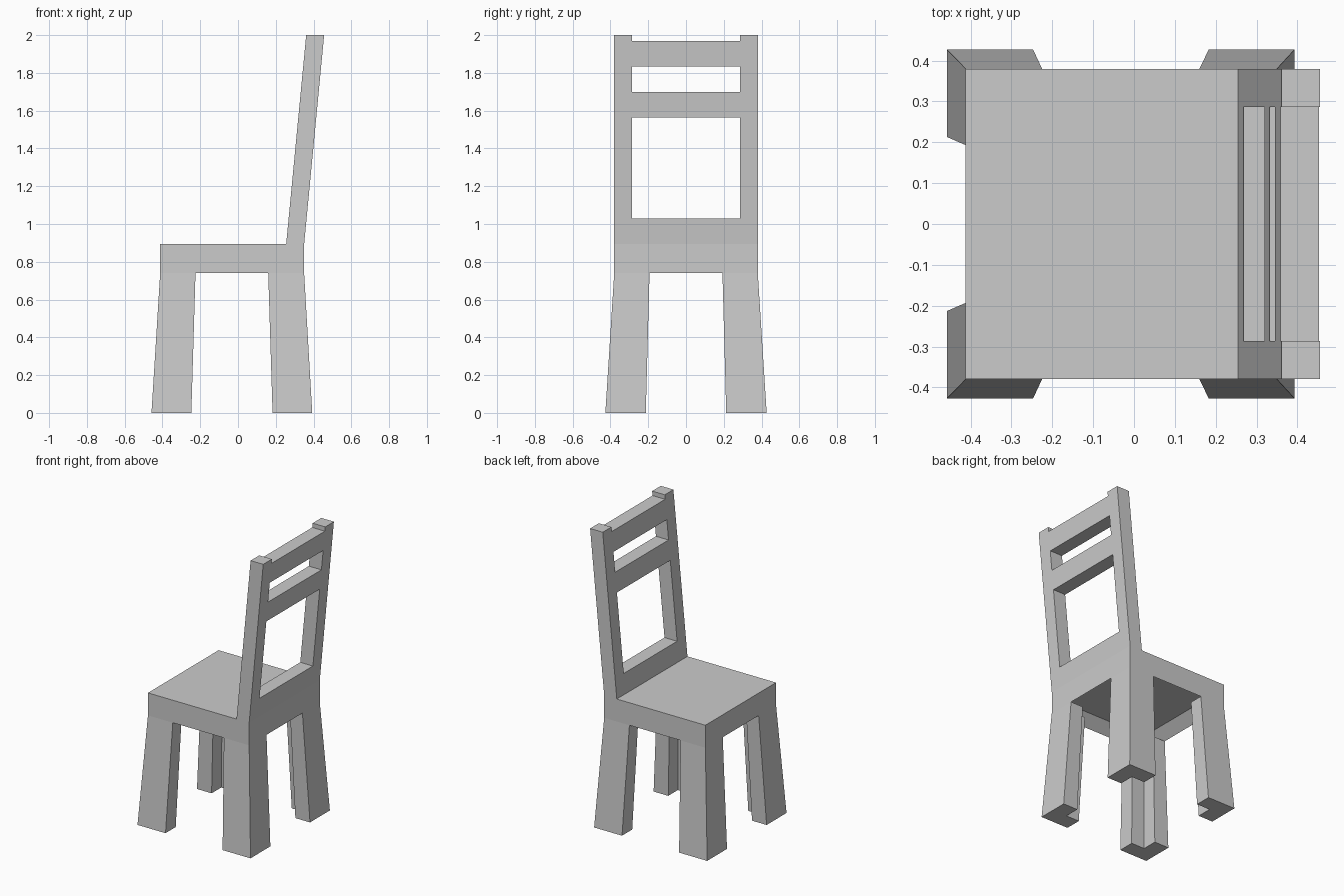
import bpy, bmesh

if "Cube" in bpy.data.objects:
    bpy.data.objects.remove(bpy.data.objects["Cube"])


def finish(name, bm):
    bmesh.ops.recalc_face_normals(bm, faces=bm.faces[:])
    mesh = bpy.data.meshes.new(name)
    bm.to_mesh(mesh)
    bm.free()
    obj = bpy.data.objects.new(name, mesh)
    bpy.context.collection.objects.link(obj)
    return obj


def loft(low, z0, high, z1):
    """Solid between two matching outlines at heights z0 and z1."""
    bm = bmesh.new()
    a = [bm.verts.new((x, y, z0)) for x, y in low]
    b = [bm.verts.new((x, y, z1)) for x, y in high]
    n = len(a)
    bm.faces.new(a)
    bm.faces.new(b)
    for i in range(n):
        j = (i + 1) % n
        bm.faces.new((a[i], a[j], b[j], b[i]))
    bmesh.ops.recalc_face_normals(bm, faces=bm.faces[:])
    return bm


def rect(x0, x1, y0, y1):
    return [(x0, y0), (x1, y0), (x1, y1), (x0, y1)]


# Seat slab with apron: box whose underside is inset and recessed
SEAT_LOW, SEAT_TOP, WALL = 0.74, 0.893, 0.095
outline = rect(-0.412, 0.35, -0.38, 0.38)
bm = loft(outline, SEAT_LOW, outline, SEAT_TOP)
under = min(bm.faces, key=lambda f: f.calc_center_median().z)
bmesh.ops.inset_region(bm, faces=[under], thickness=WALL)
bmesh.ops.translate(bm, verts=under.verts[:], vec=(0, 0, 0.065))
finish("seat", bm)


# Splayed legs with an L-shaped section
def corner(x, y, xi, yi, t):
    """L outline from outer corner (x, y) to inner ends xi and yi."""
    tx = x - t if x > 0 else x + t
    ty = y - t if y > 0 else y + t
    return [(x, y), (xi, y), (xi, ty), (tx, ty), (tx, yi), (x, yi)]


for end, foot, top in (("front", (-0.458, -0.247), (-0.412, -0.225)),
                       ("back", (0.393, 0.183), (0.35, 0.16))):
    for side, s in (("right", -1), ("left", 1)):
        low = corner(foot[0], s * 0.427, foot[1], s * 0.213, 0.11)
        high = corner(top[0], s * 0.38, top[1], s * 0.193, WALL)
        finish(f"{end}_{side}_leg", loft(low, 0, high, SEAT_LOW))


# Leaning backrest: two posts and three rails, all sheared along x
def back_part(name, y0, y1, z0, z1):
    def section(z):
        x = 0.255 + 0.106 * (z - SEAT_TOP) / (2 - SEAT_TOP)
        return rect(x, x + 0.095, y0, y1)
    finish(name, loft(section(z0), z0, section(z1), z1))


back_part("right_back_post", -0.38, -0.287, SEAT_TOP, 2.0)
back_part("left_back_post", 0.287, 0.38, SEAT_TOP, 2.0)
for name, z0, z1 in (("lower_rail", SEAT_TOP, 1.028),
                     ("middle_rail", 1.565, 1.70),
                     ("top_rail", 1.835, 1.97)):
    back_part(name, -0.287, 0.287, z0, z1)
